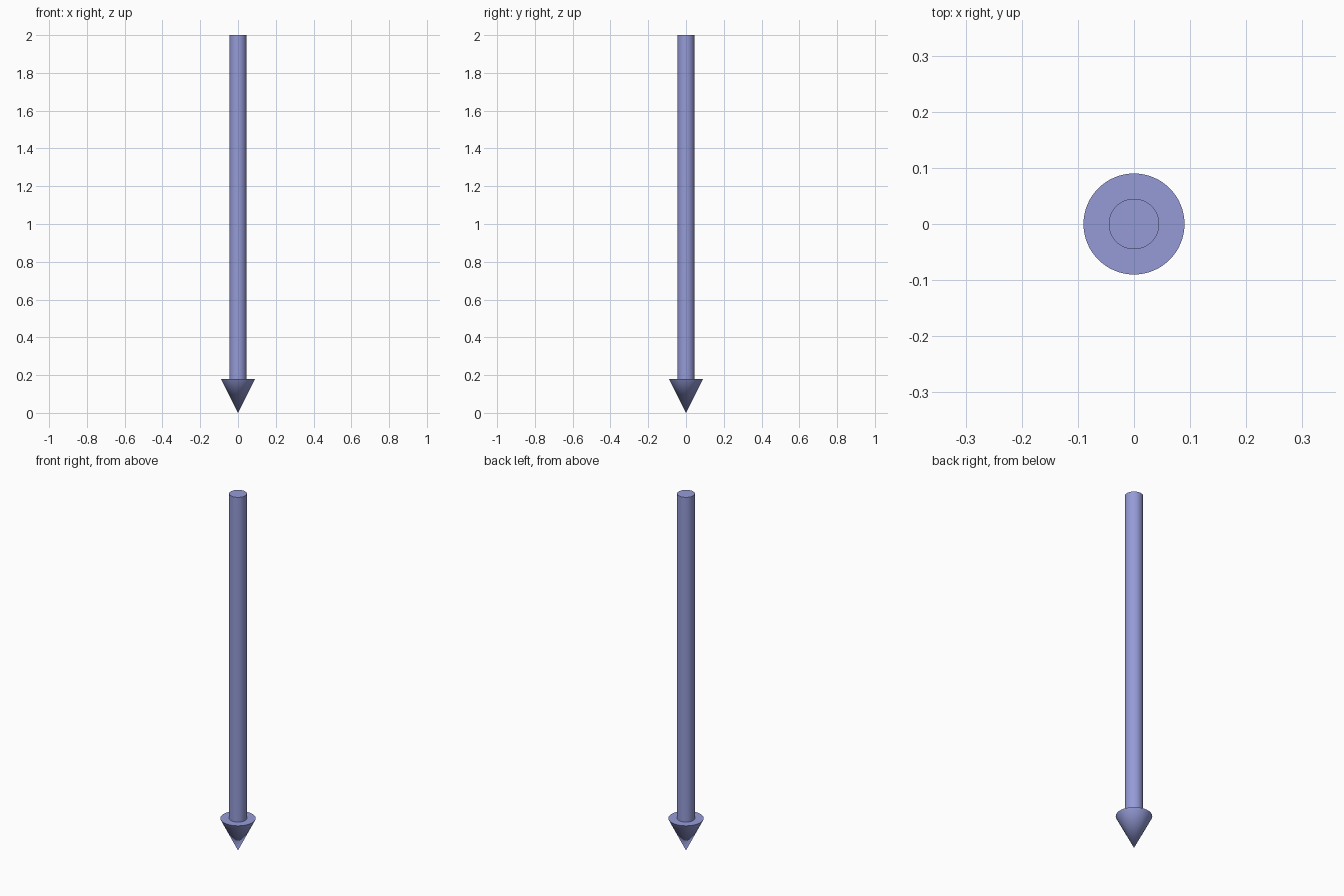
import bpy
import math

if "Cube" in bpy.data.objects:
    bpy.data.objects.remove(bpy.data.objects["Cube"])

SIDES = 64
HEAD_H = 0.18

mat = bpy.data.materials.new("periwinkle_blue")
mat.diffuse_color = (0.30, 0.33, 0.68, 1)
mat.use_nodes = True
mat.node_tree.nodes["Principled BSDF"].inputs["Base Color"].default_value = mat.diffuse_color


def finish(name):
    ob = bpy.context.object
    ob.name = name
    ob.data.materials.append(mat)
    bpy.ops.object.shade_smooth_by_angle(angle=math.radians(30))


# Long straight shaft, standing on the flat back of the head
bpy.ops.mesh.primitive_cylinder_add(vertices=SIDES, radius=0.045, depth=2 - HEAD_H,
                                    location=(0, 0, (2 + HEAD_H) / 2))
finish("arrow_shaft")

# Cone head, pointing down to the ground
bpy.ops.mesh.primitive_cone_add(vertices=SIDES, radius1=0, radius2=0.09, depth=HEAD_H,
                                location=(0, 0, HEAD_H / 2))
finish("arrow_head")
